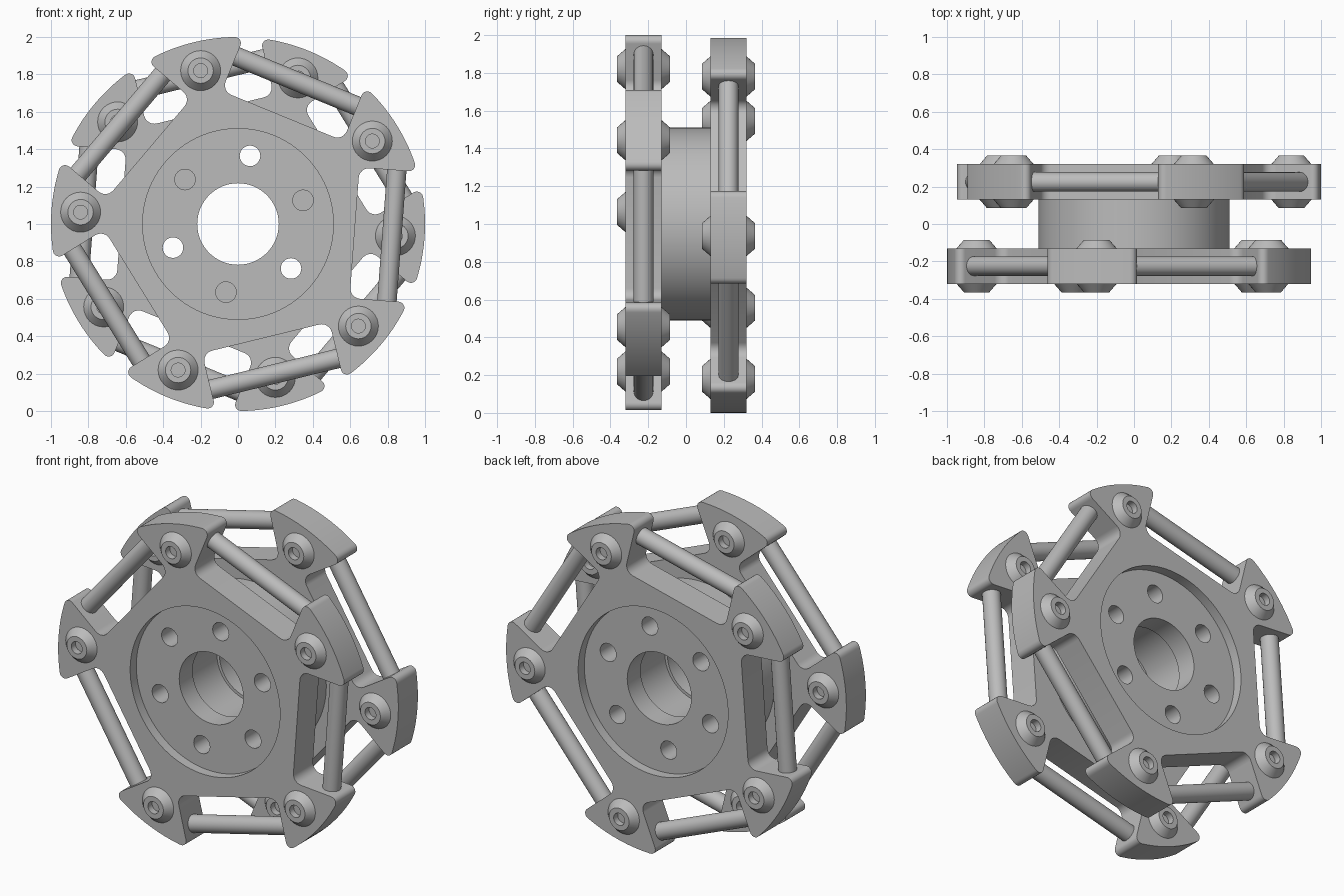
import bpy, bmesh, math
from math import sin, cos, radians
from mathutils import Vector, Matrix

cube = bpy.data.objects.get("Cube")
if cube:
    bpy.data.objects.remove(cube, do_unlink=True)

GREY = (0.5, 0.5, 0.5, 1)
grey = bpy.data.materials.new("plain_grey")
grey.diffuse_color = GREY
grey.use_nodes = True
grey.node_tree.nodes["Principled BSDF"].inputs["Base Color"].default_value = GREY

AXLE_Z = 1.0        # height of the wheel axis
PLATE_Y = 0.225     # middle of each plate
HALF = 0.095        # half plate thickness
HUB_R = 0.51
NOTCH_DEPTH = 0.625  # distance from axis to notch floor
NOTCH_HALF = 0.35    # half notch width
STEP = radians(72)
FIRST = radians(103.7)


def finish(ob, angle=30):
    ob.data.materials.clear()
    ob.data.materials.append(grey)
    bpy.ops.object.select_all(action='DESELECT')
    ob.select_set(True)
    bpy.context.view_layer.objects.active = ob
    bpy.ops.object.shade_smooth_by_angle(angle=radians(angle))


def polar(r, a):
    return Vector((r * cos(a), r * sin(a)))


def circle(r, centre=Vector((0, 0)), n=32):
    return [centre + polar(r, math.tau * i / n) for i in range(n)]


def fillet(a, p, b, r, n=6):
    """Round the corner p between neighbours a and b."""
    u, v = (a - p).normalized(), (b - p).normalized()
    half = u.angle(v) / 2
    back = r / math.tan(half)
    centre = p + (u + v).normalized() * r / sin(half)
    s, e = p + u * back - centre, p + v * back - centre
    turn = s.angle(e)
    return [centre + (s * sin((1 - t) * turn) + e * sin(t * turn)) / sin(turn)
            for t in (i / n for i in range(n + 1))]


def slab(name, loops, y, half):
    """Extrude closed outlines (first is outer, the rest are holes) along y."""
    curve = bpy.data.curves.new(name, 'CURVE')
    curve.dimensions = '2D'
    curve.fill_mode = 'BOTH'
    curve.extrude = half
    for loop in loops:
        spline = curve.splines.new('POLY')
        spline.points.add(len(loop) - 1)
        for point, co in zip(spline.points, loop):
            point.co = (co.x, co.y, 0, 1)
        spline.use_cyclic_u = True
    ob = bpy.data.objects.new(name, curve)
    bpy.context.collection.objects.link(ob)
    ob.location = (0, y, AXLE_Z)
    ob.rotation_euler.x = radians(90)
    bpy.ops.object.select_all(action='DESELECT')
    ob.select_set(True)
    bpy.context.view_layer.objects.active = ob
    bpy.ops.object.convert(target='MESH')
    ob = bpy.context.object
    bm = bmesh.new()
    bm.from_mesh(ob.data)
    bmesh.ops.remove_doubles(bm, verts=bm.verts, dist=1e-5)
    bmesh.ops.recalc_face_normals(bm, faces=bm.faces)
    bm.to_mesh(ob.data)
    bm.free()
    finish(ob)


def plate_outline(first):
    """Disc with five filleted rectangular notches between the arms."""
    rim = math.sqrt(1 - NOTCH_HALF ** 2)
    spread = radians(12.3)
    out = []
    for k in range(5):
        arm = first + k * STEP
        mid = arm + STEP / 2
        n, t = polar(1, mid), polar(1, mid + math.pi / 2)
        arc = [polar(1, arm + spread * (i / 6 - 1)) for i in range(13)]
        after = polar(1, arm + STEP - spread)
        c = [n * rim - t * NOTCH_HALF, n * NOTCH_DEPTH - t * NOTCH_HALF,
             n * NOTCH_DEPTH + t * NOTCH_HALF, n * rim + t * NOTCH_HALF]
        out += arc
        out += fillet(arc[-1], c[0], c[1], 0.033)
        out += fillet(c[0], c[1], c[2], 0.055)
        out += fillet(c[1], c[2], c[3], 0.055)
        out += fillet(c[2], c[3], after, 0.033)
    return out


def lathe(name, profile, matrix, n=32):
    """Spin a (radius, height) profile round local z."""
    bm = bmesh.new()
    verts = [bm.verts.new((r, 0, h)) for r, h in profile]
    edges = [bm.edges.new(pair) for pair in zip(verts, verts[1:])]
    bmesh.ops.spin(bm, geom=verts + edges, cent=(0, 0, 0), axis=(0, 0, 1),
                   angle=math.tau, steps=n)
    bmesh.ops.remove_doubles(bm, verts=bm.verts, dist=1e-5)
    bmesh.ops.recalc_face_normals(bm, faces=bm.faces)
    mesh = bpy.data.meshes.new(name)
    bm.to_mesh(mesh)
    bm.free()
    ob = bpy.data.objects.new(name, mesh)
    bpy.context.collection.objects.link(ob)
    ob.matrix_world = matrix
    finish(ob)


# Bolt heads stick out of both faces of an arm and have a round socket
half_bolt = [(0, 0.10), (0.037, 0.10), (0.037, 0.14), (0.068, 0.14), (0.107, HALF)]
bolt = half_bolt + [(r, -h) for r, h in reversed(half_bolt)]
rod = [(0, -0.37), (0.052, -0.37), (0.052, 0.37), (0, 0.37)]

# Two five-armed plates, the rear one turned by half a step
for side, y, first in (("front", -PLATE_Y, FIRST), ("rear", PLATE_Y, FIRST - STEP / 2)):
    slab(side + "_plate", [plate_outline(first), circle(HUB_R, n=96)], y, HALF)
    for k in range(5):
        arm = first + k * STEP
        p = polar(0.844, arm)
        lathe(f"{side}_bolt_{k + 1}", bolt,
              Matrix.Translation((p.x, y, AXLE_Z + p.y)) @ Matrix.Rotation(radians(90), 4, 'X'))
        mid = arm + STEP / 2
        p = polar(0.825, mid)
        along = Vector((-sin(mid), 0, cos(mid)))
        lathe(f"{side}_rod_{k + 1}", rod,
              Matrix.Translation((p.x, y, AXLE_Z + p.y))
              @ along.to_track_quat('Z', 'Y').to_matrix().to_4x4())

# Hub: middle drum with three through holes, end discs with six
holes = [circle(0.055, polar(0.37, radians(20 + 60 * i)), 24) for i in range(6)]
rim = circle(HUB_R, n=96)
slab("hub_drum", [rim, circle(0.235, n=64)] + holes[1::2], 0, 0.13)
for side, s in (("front", -1), ("rear", 1)):
    slab(side + "_hub_disc", [rim, circle(0.218, n=64)] + holes, s * 0.195, 0.065)
